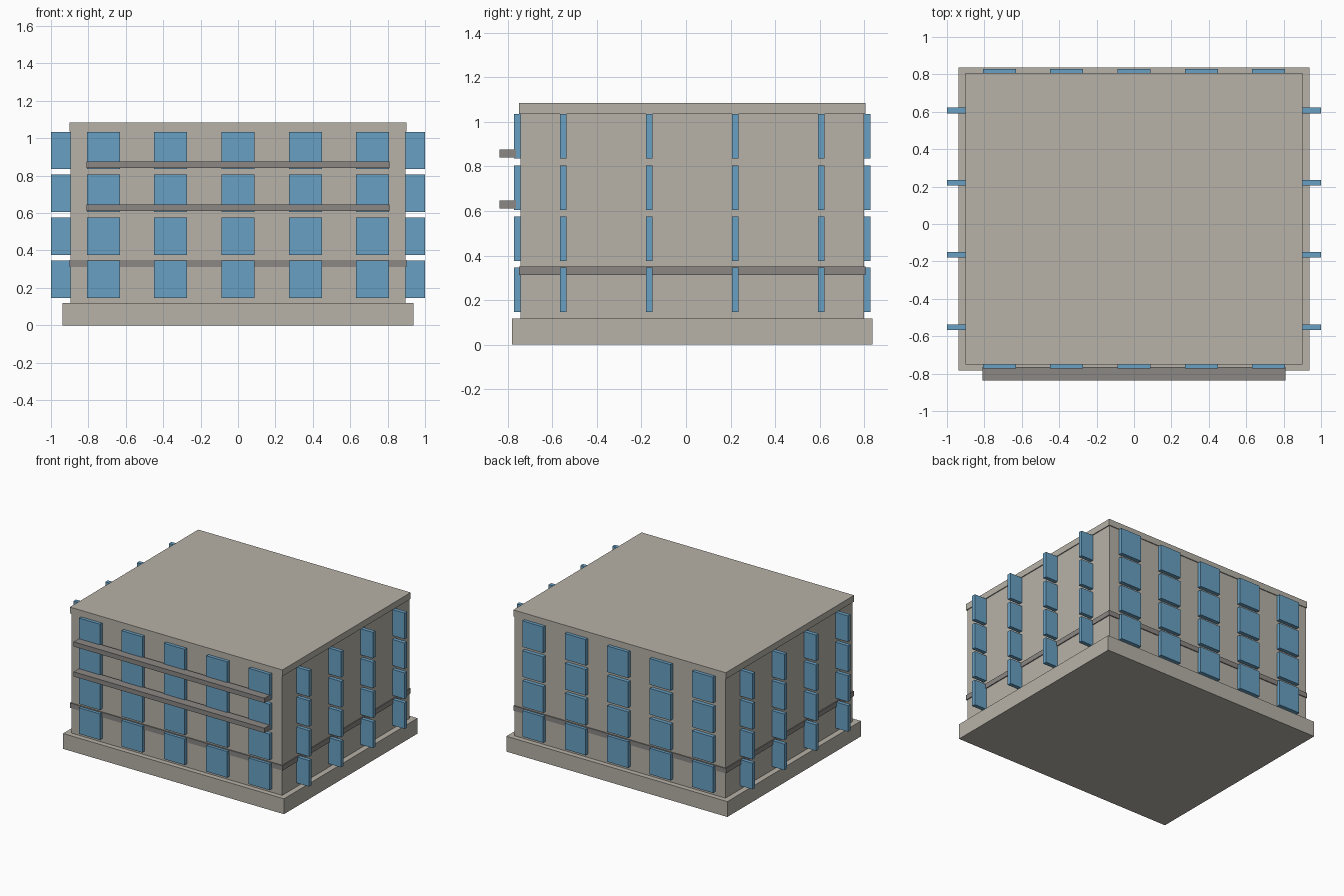
import bpy

if "Cube" in bpy.data.objects:
    bpy.data.objects.remove(bpy.data.objects["Cube"])

def material(name, rgb):
    m = bpy.data.materials.new(name)
    m.diffuse_color = (*rgb, 1)
    m.use_nodes = True
    m.node_tree.nodes["Principled BSDF"].inputs["Base Color"].default_value = m.diffuse_color
    return m

STONE = material("warm stone", (0.474, 0.445, 0.392))
GLASS = material("blue glass", (0.138, 0.352, 0.546))
TRIM = material("grey trim", (0.258, 0.242, 0.231))
YC = 0.028  # depth centre of the building

def box(name, centre, size, mat):
    bpy.ops.mesh.primitive_cube_add(size=1, location=centre)
    ob = bpy.context.object
    ob.name = name
    ob.scale = size
    ob.data.materials.append(mat)
    return ob

def slab(name, w, d, z0, z1, mat):
    return box(name, (0, YC, (z0 + z1) / 2), (w, d, z1 - z0), mat)

# main masses
slab("plinth", 1.876, 1.62, 0, 0.118, STONE)
slab("walls", 1.79, 1.542, 0.118, 1.036, STONE)
slab("roof_slab", 1.804, 1.556, 1.036, 1.085, STONE)
slab("belt_course", 1.804, 1.556, 0.312, 0.35, TRIM)

# front balcony ledges
for i, z in enumerate((0.628, 0.858)):
    box(f"front_ledge_{i + 1}", (0, -0.80, z), (1.62, 0.073, 0.036), TRIM)

# windows: flat on front and back, projecting fins on the sides
for row in range(4):
    z = 0.246 + 0.2295 * row
    for col in range(5):
        x = 0.36 * (col - 2)
        for side, y in (("front", YC - 0.786), ("back", YC + 0.786)):
            box(f"{side}_window_{row}_{col}", (x, y, z), (0.177, 0.03, 0.2), GLASS)
    for col in range(4):
        y = YC + 0.386 * (col - 1.5)
        for side, x in (("left", -0.911), ("right", 0.911)):
            box(f"{side}_window_{row}_{col}", (x, y, z), (0.178, 0.03, 0.2), GLASS)
